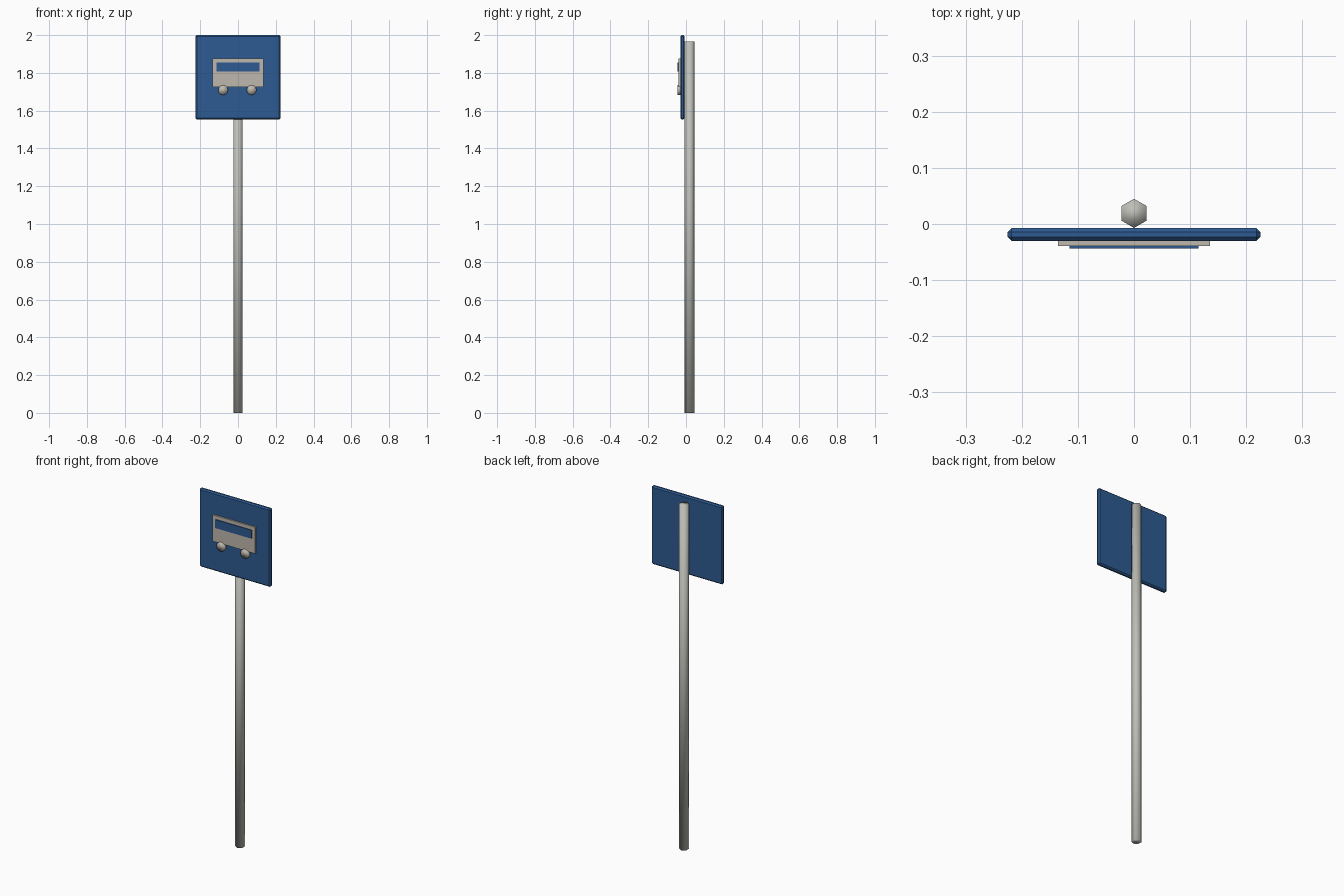
import bpy
from math import pi

cube = bpy.data.objects.get("Cube")
if cube:
    bpy.data.objects.remove(cube, do_unlink=True)


def material(name, rgb):
    m = bpy.data.materials.new(name)
    m.use_nodes = True
    color = (*rgb, 1)
    m.diffuse_color = color
    m.node_tree.nodes["Principled BSDF"].inputs["Base Color"].default_value = color
    return m


blue = material("sign blue", (0.027, 0.105, 0.29))
cream = material("warm light grey", (0.52, 0.48, 0.42))
steel = material("pole grey", (0.52, 0.52, 0.48))


def finish(name, mat):
    ob = bpy.context.object
    ob.name = name
    ob.data.materials.append(mat)
    return ob


def box(name, mat, x, y, z):
    """Box between the given (low, high) limits on each axis."""
    limits = (x, y, z)
    bpy.ops.mesh.primitive_cube_add(size=1, location=[(a + b) / 2 for a, b in limits])
    bpy.context.object.scale = [b - a for a, b in limits]
    bpy.ops.object.transform_apply(location=False, rotation=False, scale=True)
    return finish(name, mat)


def smooth_cylinder(name, mat, sides, radius, depth, location, rotation=(0, 0, 0)):
    bpy.ops.mesh.primitive_cylinder_add(vertices=sides, radius=radius, depth=depth,
                                        location=location, rotation=rotation)
    bpy.ops.object.shade_smooth()
    return finish(name, mat)


# Hexagonal pole, softly shaded, standing behind the panel
smooth_cylinder("pole", steel, 6, 0.026, 1.966, (0, 0.019, 0.983))

# Square panel with chamfered edges
panel = box("sign_panel", blue, (-0.225, 0.225), (-0.03, -0.007), (1.553, 2.0))
chamfer = panel.modifiers.new("chamfer", "BEVEL")
chamfer.width = 0.007
chamfer.segments = 1

# Raised bus pictogram: body, window strip and wheels
box("bus_body", cream, (-0.135, 0.135), (-0.039, -0.029), (1.726, 1.876))
box("bus_window", blue, (-0.115, 0.115), (-0.044, -0.038), (1.808, 1.856))
for side, x in (("right", -0.079), ("left", 0.072)):
    smooth_cylinder("bus_wheel_" + side, cream, 12, 0.026, 0.015,
                    (x, -0.0365, 1.709), (pi / 2, 0, 0))
